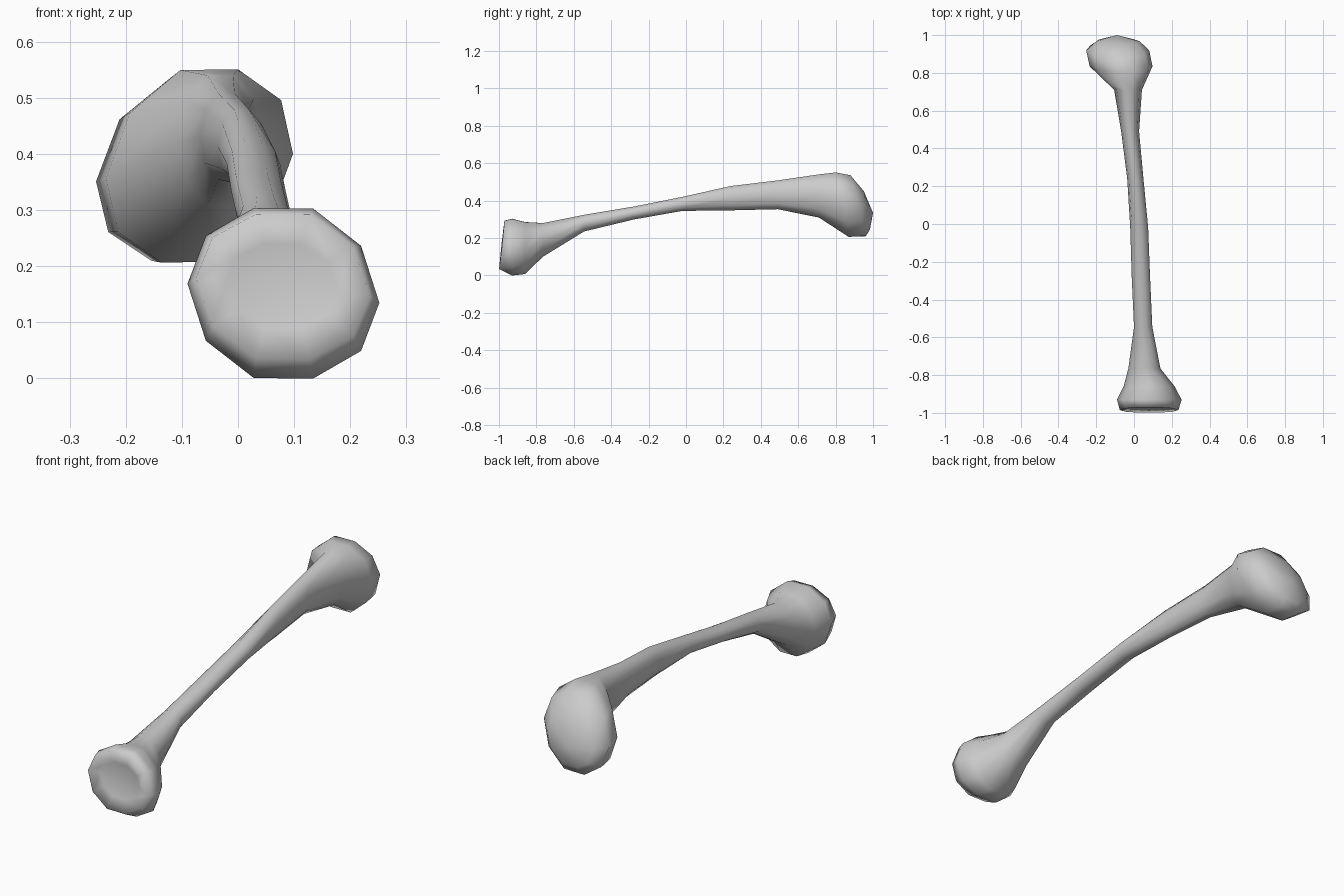
import bpy, bmesh
from math import sin, cos, pi

N = 10  # sides of every cross-section

# y, x min, x max, z min, z max, y lean per unit z, z slope per unit x, x slope per unit z
SECTIONS = [
    # lower end: shallow dish, rim, flare
    (-0.972, -0.02, 0.18, 0.09, 0.24, 0.10, -0.10, 0),
    (-0.985, -0.075, 0.235, 0.035, 0.292, 0.11, -0.10, 0),
    (-0.93, -0.09, 0.252, 0.0, 0.303, 0, -0.10, 0),
    (-0.86, -0.055, 0.215, 0.008, 0.285, 0, -0.10, 0),
    (-0.765, -0.03, 0.14, 0.10, 0.28, 0, 0, 0),
    # shaft
    (-0.545, 0.0, 0.097, 0.235, 0.324, 0, 0, 0),
    (-0.28, -0.012, 0.085, 0.299, 0.368, 0, 0, 0),
    (-0.02, -0.02, 0.075, 0.345, 0.42, 0, 0, 0),
    (0.24, -0.036, 0.05, 0.348, 0.478, 0, 0, 0),
    (0.49, -0.068, 0.027, 0.354, 0.508, 0, 0, 0),
    (0.71, -0.105, 0.042, 0.31, 0.54, 0, 0.05, 0),
    # upper end: rounded head
    (0.835, -0.235, 0.098, 0.207, 0.55, -0.20, 0.13, 0.10),
    (0.92, -0.253, 0.08, 0.21, 0.535, -0.25, 0.13, 0.10),
    (0.967, -0.20, 0.03, 0.245, 0.45, -0.16, 0.13, 0.10),
]
DISH_CENTRE = (0.08, -0.963, 0.165)
HEAD_TIP = (-0.09, 1.0, 0.335)


def ring(bm, y, x0, x1, z0, z1, lean, zs, xs):
    cx, cz = (x0 + x1) / 2, (z0 + z1) / 2
    rx, rz = (x1 - x0) / 2, (z1 - z0) / 2 / sin(0.4 * pi)
    verts = []
    for i in range(N):
        a = 2 * pi * i / N
        dx, dz = rx * cos(a), rz * sin(a)
        flat = cos(a) ** 2  # slope acts on the sides, not on top and bottom
        verts.append(bm.verts.new((cx + dx + xs * dz, y + lean * dz,
                                   cz + dz + zs * dx * flat)))
    return verts


# bone: one lofted skin, closed by a fan at each end
bm = bmesh.new()
rings = [ring(bm, *s) for s in SECTIONS]
for a, b in zip(rings, rings[1:]):
    for i in range(N):
        j = (i + 1) % N
        bm.faces.new((a[i], a[j], b[j], b[i]))
for loop, tip in ((rings[0], DISH_CENTRE), (rings[-1], HEAD_TIP)):
    c = bm.verts.new(tip)
    for i in range(N):
        bm.faces.new((loop[i], loop[(i + 1) % N], c))
bmesh.ops.recalc_face_normals(bm, faces=bm.faces[:])
for f in bm.faces:
    f.smooth = True
mesh = bpy.data.meshes.new("long_bone")
bm.to_mesh(mesh)
bm.free()
bpy.context.collection.objects.link(bpy.data.objects.new("long_bone", mesh))
